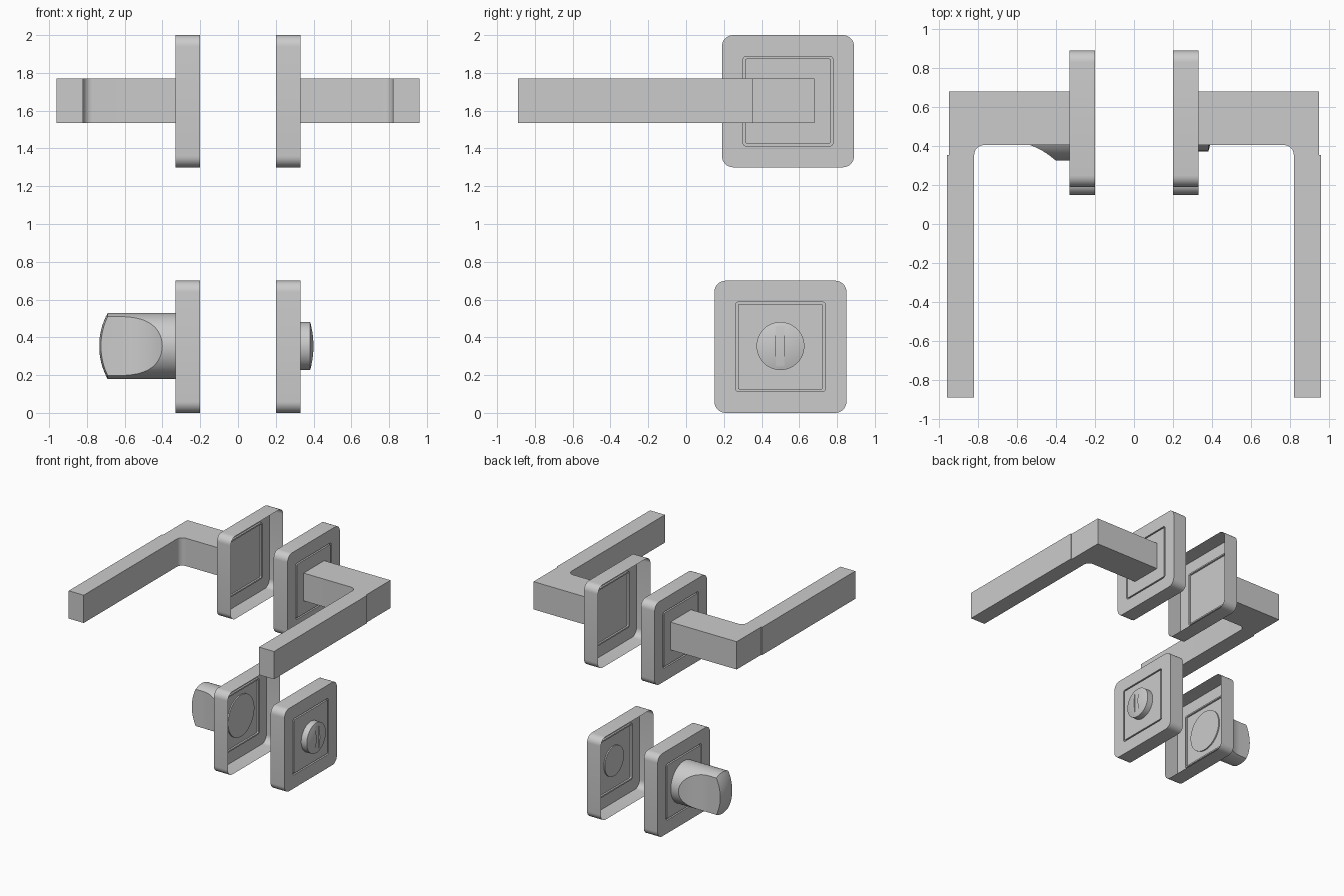
import bpy
from math import sin, cos, pi, sqrt

if "Cube" in bpy.data.objects:
    bpy.data.objects.remove(bpy.data.objects["Cube"])


def make(name, verts, faces, side=1, smooth=True):
    """Mesh object; side=-1 mirrors it to the other door face."""
    me = bpy.data.meshes.new(name)
    vs = [(v[0] * side, v[1], v[2]) for v in verts]
    fs = faces if side > 0 else [f[::-1] for f in faces]
    me.from_pydata(vs, [], fs)
    ob = bpy.data.objects.new(name, me)
    bpy.context.collection.objects.link(ob)
    if smooth:
        shade(ob)
    return ob


def activate(ob):
    bpy.ops.object.select_all(action='DESELECT')
    ob.select_set(True)
    bpy.context.view_layer.objects.active = ob


def shade(ob):
    activate(ob)
    bpy.ops.object.shade_smooth_by_angle(angle=0.5)


def loft(rings, cap_start=False):
    """Quads between equal rings, closed at the last ring."""
    n = len(rings[0])
    verts = [p for r in rings for p in r]
    faces = []
    for k in range(len(rings) - 1):
        a, b = k * n, (k + 1) * n
        for i in range(n):
            j = (i + 1) % n
            faces.append((a + i, a + j, b + j, b + i))
    last = (len(rings) - 1) * n
    faces.append(tuple(range(last, last + n)))
    if cap_start:
        faces.append(tuple(range(n))[::-1])
    return verts, faces


def square_ring(x, cy, cz, half, rad, seg=8):
    pts = []
    for q, (sy, sz) in enumerate([(1, 1), (-1, 1), (-1, -1), (1, -1)]):
        for i in range(seg + 1):
            a = (q + i / seg) * pi / 2
            pts.append((x, cy + sy * (half - rad) + rad * cos(a),
                        cz + sz * (half - rad) + rad * sin(a)))
    return pts


def round_ring(x, cy, cz, r, n=64):
    return [(x, cy + r * cos(2 * pi * i / n), cz + r * sin(2 * pi * i / n)) for i in range(n)]


def prism(outline, z0, z1):
    """Counter-clockwise xy outline extruded along z."""
    return loft([[(x, y, z) for x, y in outline] for z in (z0, z1)], True)


def boolean(ob, cutter, op):
    m = ob.modifiers.new("cut", 'BOOLEAN')
    m.operation, m.object, m.solver = op, cutter, 'EXACT'
    activate(ob)
    bpy.ops.object.modifier_apply(modifier=m.name)
    bpy.data.objects.remove(cutter, do_unlink=True)
    shade(ob)


# Hollow square rosettes: open-backed shell with a pressed square groove
def rosette(name, cy, cz, side):
    rings = [square_ring(x, cy, cz, h, r) for x, h, r in [
        (0.20, 0.35, 0.06), (0.33, 0.35, 0.06), (0.33, 0.238, 0.018),
        (0.315, 0.238, 0.018), (0.315, 0.226, 0.010), (0.33, 0.226, 0.010)]]
    make(name, *loft(rings), side)


# Lever outline seen from above, with filleted inner corner and small grip step
fillet = [(0.77 + 0.05 * sin(a), 0.355 + 0.05 * cos(a))
          for a in (i * pi / 16 for i in range(9))]
lever = fillet[::-1] + [(0.33, 0.405), (0.33, 0.68), (0.95, 0.68),
                        (0.95, 0.355), (0.96, 0.355), (0.96, -0.89), (0.82, -0.89)]
lever = lever[::-1]

for side, tag in ((1, "right"), (-1, "left")):
    rosette("handle_rosette_" + tag, 0.54, 1.65, side)
    rosette("lock_rosette_" + tag, 0.50, 0.35, side)
    make("lever_handle_" + tag, *prism(lever, 1.535, 1.77), side)


# Lathed, domed cylinder along x
def domed(name, x0, x1, x2, r, side):
    steps = 8
    R = (r * r + (x2 - x1) ** 2) / (2 * (x2 - x1))
    prof = [(x0, r)]
    for i in range(steps):
        q = r * (1 - i / steps)
        prof.append((x2 - R + sqrt(R * R - q * q), q))
    rings = [round_ring(x, 0.5, 0.354, q) for x, q in prof]
    return make(name, *loft(rings, True), side, False)


# Emergency release disc with coin slot
disc = domed("release_disc", 0.32, 0.382, 0.40, 0.127, 1)
slot = make("slot_cutter", *prism([(0.388, 0.477), (0.45, 0.477), (0.45, 0.522), (0.388, 0.522)],
                                  0.1, 0.6), 1, False)
boolean(disc, slot, 'DIFFERENCE')

# Thumb turn: domed cylinder scooped flat on both sides
knob = domed("thumb_turn", 0.32, 0.69, 0.735, 0.175, -1)
edge = [(0.30, 0.25), (0.385, 0.25)]
for i in range(13):
    t = i / 12
    edge.append((0.395 + 0.225 * t, 0.08 + 0.1 * (1 - t) ** 2))
edge.append((0.80, 0.08))
outline = [(x, 0.5 - h) for x, h in edge] + [(x, 0.5 + h) for x, h in edge[::-1]]
scoop = make("scoop_cutter", *prism(outline, 0.1, 0.6), -1, False)
boolean(knob, scoop, 'INTERSECT')
